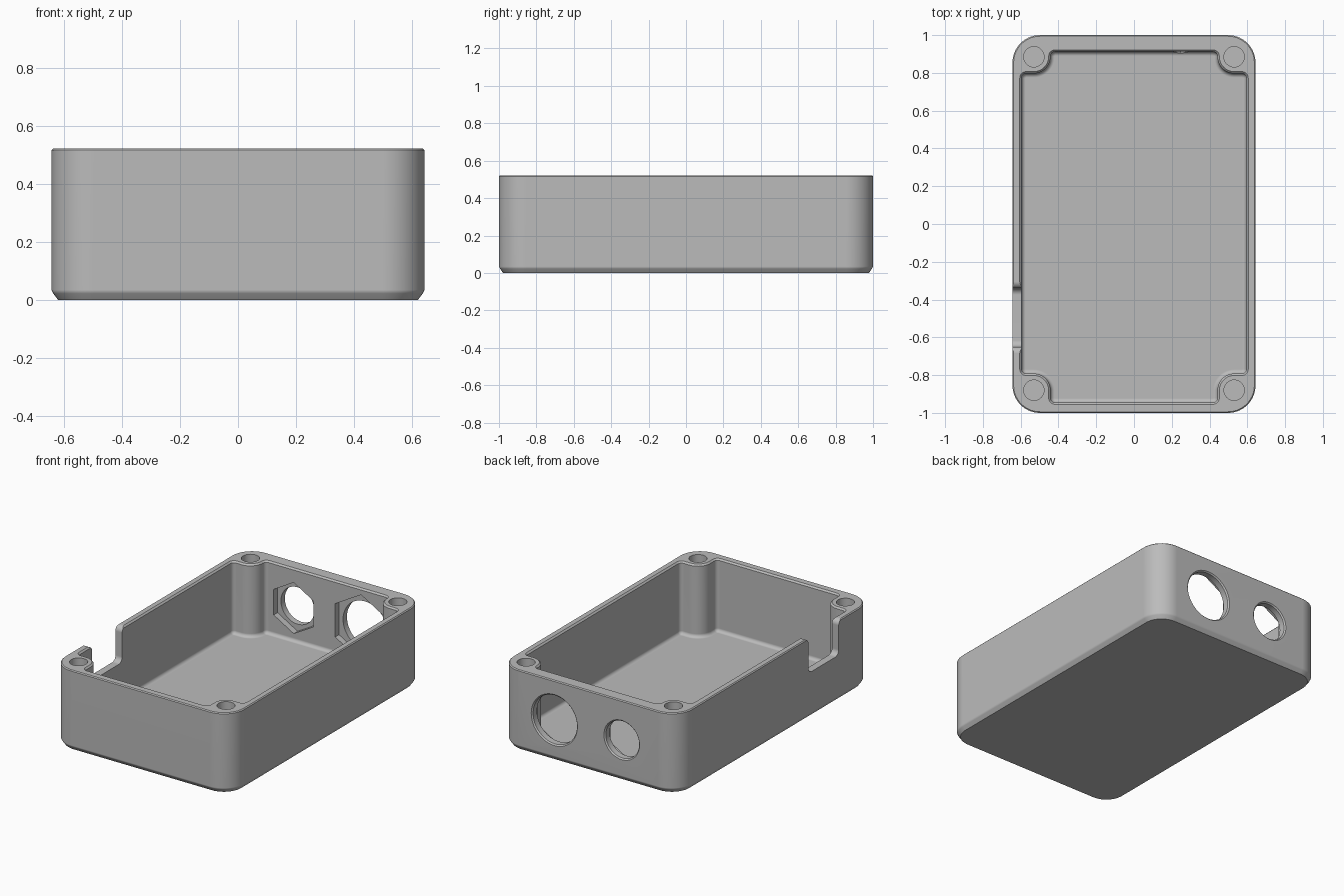
import bpy, bmesh, math
from mathutils import Matrix

default = bpy.data.objects.get("Cube")
if default:
    bpy.data.objects.remove(default, do_unlink=True)

# Main sizes
HX, HY, HEIGHT = 0.643, 1.0, 0.522
CORNER = 0.145
FLOOR, FILLET = 0.05, 0.022
SIDE, BACK, FRONT = 0.595, 0.912, 0.945
POST_X, POST_BACK, POST_FRONT = 0.53, 0.885, 0.88
POST_R, BLEND = 0.088, 0.024
PORT_Z = 0.265

grey = bpy.data.materials.new("plastic grey")
grey.use_nodes = True
grey.diffuse_color = (0.5, 0.5, 0.5, 1)
grey.node_tree.nodes["Principled BSDF"].inputs["Base Color"].default_value = grey.diffuse_color


def arc(cx, cy, r, start, end, steps):
    angles = [math.radians(start + (end - start) * i / steps) for i in range(steps + 1)]
    return [(cx + r * math.cos(a), cy + r * math.sin(a)) for a in angles]


def mesh_object(name, bm):
    bmesh.ops.recalc_face_normals(bm, faces=bm.faces)
    mesh = bpy.data.meshes.new(name)
    bm.to_mesh(mesh)
    bm.free()
    mesh.materials.append(grey)
    obj = bpy.data.objects.new(name, mesh)
    bpy.context.collection.objects.link(obj)
    return obj


def loft(name, rings, matrix=Matrix()):
    """Skin a stack of (outline, height) rings and cap both ends."""
    bm = bmesh.new()
    loops = [[bm.verts.new((x, y, z)) for x, y in outline] for outline, z in rings]
    count = len(loops[0])
    for low, high in zip(loops, loops[1:]):
        for i in range(count):
            j = (i + 1) % count
            bm.faces.new((low[i], low[j], high[j], high[i]))
    bm.faces.new(loops[0])
    bm.faces.new(loops[-1])
    bm.transform(matrix)
    return mesh_object(name, bm)


def outer_outline(inset):
    x, y, r = HX - CORNER, HY - CORNER, CORNER - inset
    pts = []
    for k, (sx, sy) in enumerate([(1, 1), (-1, 1), (-1, -1), (1, -1)]):
        pts += arc(sx * x, sy * y, r, 90 * k, 90 * k + 90, 14)
    return pts


def corner_outline(wall_y, post_y, inset):
    """Cavity edge around one screw post, from side wall to end wall."""
    r, post = BLEND - inset, POST_R + inset
    pts = arc(SIDE - BLEND, post_y - POST_R - BLEND, r, 0, 90, 6)
    pts += arc(POST_X, post_y, post, 270, 180, 12)
    pts += arc(POST_X - POST_R - BLEND, wall_y - BLEND, r, 0, 90, 6)
    return pts


def cavity_outline(inset):
    back = corner_outline(BACK, POST_BACK, inset)
    front = corner_outline(FRONT, POST_FRONT, inset)
    return (back + [(-x, y) for x, y in reversed(back)]
            + [(-x, -y) for x, y in front] + [(x, -y) for x, y in reversed(front)])


def cut(body, cutter):
    cutter.hide_render = True
    mod = body.modifiers.new("cut", "BOOLEAN")
    mod.operation, mod.solver, mod.object = "DIFFERENCE", "EXACT", cutter
    bpy.ops.object.modifier_apply(modifier=mod.name)
    bpy.data.objects.remove(cutter, do_unlink=True)


# Outer shell with a chamfered base and softened rim
body = loft("enclosure_body", [
    (outer_outline(0.022), 0), (outer_outline(0.006), 0.022), (outer_outline(0), 0.034),
    (outer_outline(0), HEIGHT - 0.006), (outer_outline(0.006), HEIGHT)])
bpy.context.view_layer.objects.active = body
body.select_set(True)

# Cavity with a filleted floor and a small chamfer at the rim
rings = []
for i in range(6):
    a = math.radians(18 * i)
    rings.append((cavity_outline(FILLET * (1 - math.sin(a))), FLOOR + FILLET * (1 - math.cos(a))))
rings += [(cavity_outline(0), HEIGHT - 0.01), (cavity_outline(-0.01), HEIGHT),
          (cavity_outline(-0.01), HEIGHT + 0.1)]
cut(body, loft("cavity_cutter", rings))

# Screw holes in the posts
for sx in (-1, 1):
    for y in (POST_BACK, -POST_FRONT):
        circle = arc(sx * POST_X, y, 0.054, 0, 348.75, 31)
        cut(body, loft("screw_cutter", [(circle, 0.2), (circle, HEIGHT + 0.1)]))

# Round ports in the back wall with hexagonal nut pockets inside
turn = Matrix.Rotation(math.radians(90), 4, "X")
for x, port_r, nut_r in ((0.247, 0.158, 0.216), (-0.238, 0.12, 0.166)):
    place = Matrix.Translation((x, 0, PORT_Z)) @ turn
    circle = arc(0, 0, port_r, 0, 352.5, 47)
    wide = arc(0, 0, port_r + 0.008, 0, 352.5, 47)
    cut(body, loft("port_cutter", [(wide, -HY - 0.1), (wide, -HY), (circle, -HY + 0.008),
                                   (circle, -BACK + 0.02)], place))
    hexagon = arc(0, 0, nut_r, 30, 330, 5)
    cut(body, loft("nut_cutter", [(hexagon, -BACK - 0.04), (hexagon, -BACK + 0.006)], place))

# Cable notch in the right wall, rounded at its bottom and top corners
near, far, sill, r = -0.65, -0.34, 0.295, 0.035
slot = [(near - r, HEIGHT + 0.1)] + arc(near - r, HEIGHT - r, r, 90, 0, 8)
slot += arc(near + r, sill + r, r, 180, 270, 8) + arc(far - r, sill + r, r, 270, 360, 8)
slot += arc(far + r, HEIGHT - r, r, 180, 90, 8) + [(far + r, HEIGHT + 0.1)]
to_wall = Matrix(((0, 0, 1, 0), (1, 0, 0, 0), (0, 1, 0, 0), (0, 0, 0, 1)))
cut(body, loft("notch_cutter", [(slot, -HX - 0.1), (slot, -SIDE + 0.03)], to_wall))

# Smooth the curves and keep the flat walls flat
bpy.ops.object.shade_smooth_by_angle(angle=math.radians(30))
weighted = body.modifiers.new("weighted_normals", "WEIGHTED_NORMAL")
weighted.keep_sharp = True
